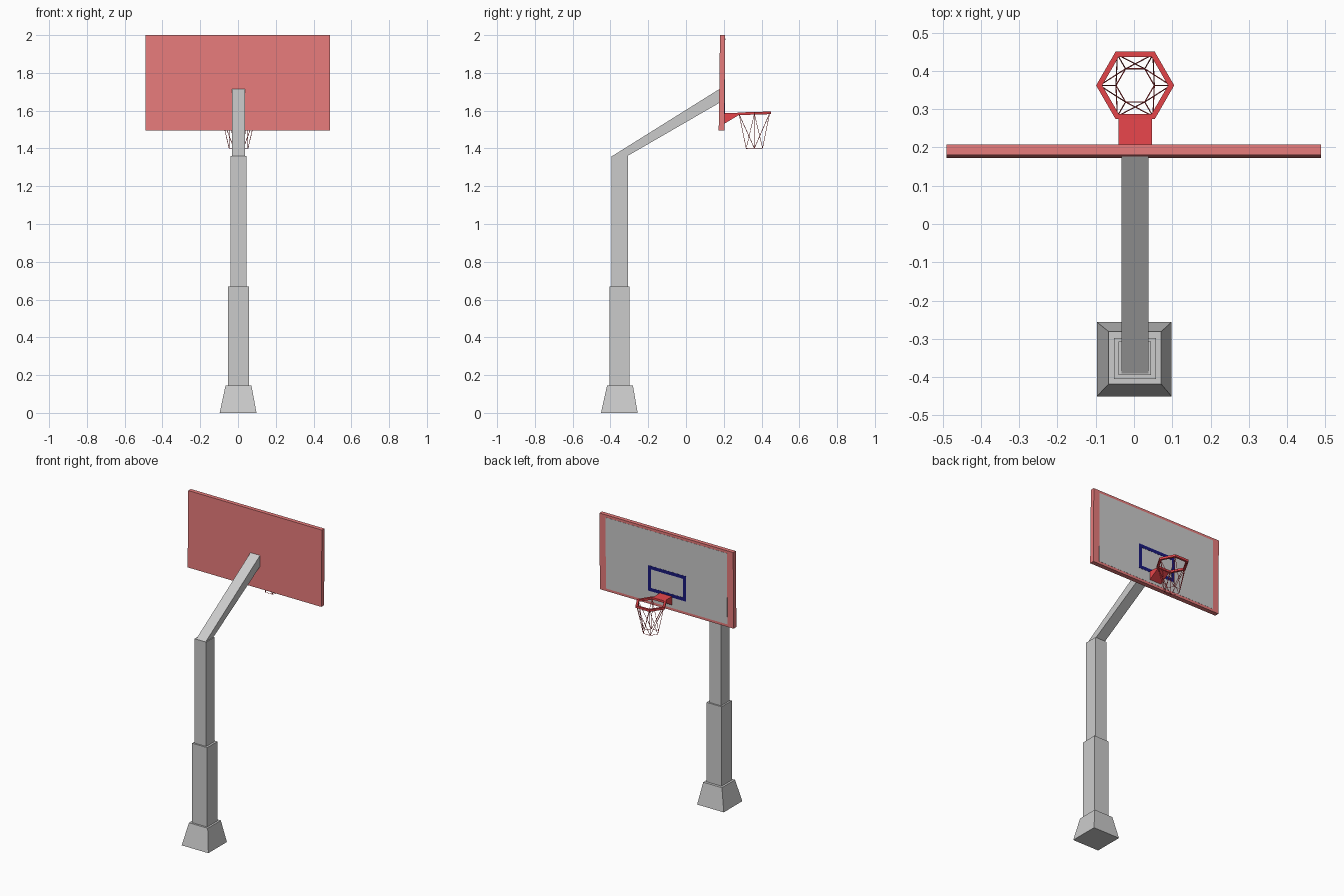
import bpy
from math import cos, sin, pi

if "Cube" in bpy.data.objects:
    bpy.data.objects.remove(bpy.data.objects["Cube"])


def material(name, rgb):
    m = bpy.data.materials.new(name)
    m.diffuse_color = (*rgb, 1)
    m.use_nodes = True
    m.node_tree.nodes["Principled BSDF"].inputs["Base Color"].default_value = m.diffuse_color
    return m


BOARD_RED = material("board_red", (0.8, 0.2, 0.2))
RIM_RED = material("rim_red", (0.8, 0.06, 0.07))
NAVY = material("navy", (0.01, 0.01, 0.2))


def add_mesh(name, verts, faces, mat=None):
    me = bpy.data.meshes.new(name)
    me.from_pydata(verts, [], faces)
    ob = bpy.data.objects.new(name, me)
    bpy.context.collection.objects.link(ob)
    if mat:
        me.materials.append(mat)
    return ob


def prism(name, profile, x0, x1, mat=None):
    """Extrude a clockwise-or-not (y, z) profile along x."""
    n = len(profile)
    verts = [(x, y, z) for x in (x0, x1) for y, z in profile]
    faces = [(i, i + n, (i + 1) % n + n, (i + 1) % n) for i in range(n)]
    faces += [tuple(range(n)), tuple(range(2 * n - 1, n - 1, -1))]
    return add_mesh(name, verts, faces, mat)


def block(name, bottom, top, z0, z1):
    """Four-sided block; bottom and top are (x0, x1, y0, y1)."""
    verts = []
    for (a, b, c, d), z in ((bottom, z0), (top, z1)):
        verts += [(a, c, z), (b, c, z), (b, d, z), (a, d, z)]
    faces = [(3, 2, 1, 0), (4, 5, 6, 7)]
    faces += [(i, (i + 1) % 4, (i + 1) % 4 + 4, i + 4) for i in range(4)]
    return add_mesh(name, verts, faces)


# Stepped pole on a tapered foot
block("foot", (-.097, .098, -.45, -.256), (-.066, .071, -.418, -.281), 0, .145)
lower = (-.052, .058, -.405, -.298)
block("lower_pole", lower, lower, .145, .67)
upper = (-.041, .044, -.395, -.307)
block("upper_pole", upper, upper, .67, 1.36)

# Sloping arm
prism("arm", [(-.39, 1.36), (-.31, 1.36), (.178, 1.642), (.178, 1.715)], -.032, .038)


# Slightly leaning backboard
def front_y(z):
    return .203 + .004 * (z - 1.495) / .505


prism("backboard", [(.173, 1.495), (.203, 1.495), (.207, 2), (.18, 2)],
      -.49, .488, BOARD_RED)


def board_patch(name, x0, x1, z0, z1, lift, mat=None):
    a, b = front_y(z0), front_y(z1)
    prism(name, [(a - .003, z0), (a + lift, z0), (b + lift, z1), (b - .003, z1)],
          x0, x1, mat)


board_patch("board_panel", -.445, .443, 1.512, 1.983, .001)

# Target rectangle on the panel
X0, X1, Z0, Z1, W = -.145, .133, 1.582, 1.75, .022
for i, (a, b, c, d) in enumerate([(X0, X1, Z0, Z0 + W), (X0, X1, Z1 - W, Z1),
                                  (X0, X0 + W, Z0 + W, Z1 - W),
                                  (X1 - W, X1, Z0 + W, Z1 - W)]):
    board_patch(f"target_line_{i}", a, b, c, d, .002, NAVY)

# Wedge bracket
prism("rim_bracket", [(.202, 1.53), (.278, 1.576), (.278, 1.587), (.202, 1.589)],
      -.04, .047, RIM_RED)

# Hexagonal rim, rising slightly away from the board
CX, CY = .003, .362


def rim_point(i, r, z):
    y = r * sin(i * pi / 3)
    return (CX + r * cos(i * pi / 3), CY + y, z + y * .03)


section = [(.102, 1.579), (.102, 1.593), (.086, 1.593), (.086, 1.579)]
verts = [rim_point(i, r, z) for i in range(6) for r, z in section]
faces = [(4 * i + k, 4 * ((i + 1) % 6) + k, 4 * ((i + 1) % 6) + (k + 1) % 4,
          4 * i + (k + 1) % 4) for i in range(6) for k in range(4)]
add_mesh("rim", verts, faces, RIM_RED)

# Net: straight and crossing strings plus a bottom loop
curve = bpy.data.curves.new("net", "CURVE")
curve.dimensions = "3D"
curve.bevel_depth = .0015
curve.bevel_resolution = 0
curve.materials.append(RIM_RED)


def string(a, b):
    s = curve.splines.new("POLY")
    s.points.add(1)
    s.points[0].co = (*a, 1)
    s.points[1].co = (*b, 1)


for i in range(6):
    for step in (-1, 0, 1):
        string(rim_point(i, .093, 1.583), rim_point(i + step, .05, 1.401))
    string(rim_point(i, .05, 1.401), rim_point(i + 1, .05, 1.401))
bpy.context.collection.objects.link(bpy.data.objects.new("net", curve))

# Consistent outward normals
import bmesh
for ob in bpy.data.objects:
    if ob.type == "MESH":
        bm = bmesh.new()
        bm.from_mesh(ob.data)
        bmesh.ops.recalc_face_normals(bm, faces=bm.faces)
        bm.to_mesh(ob.data)
        bm.free()
